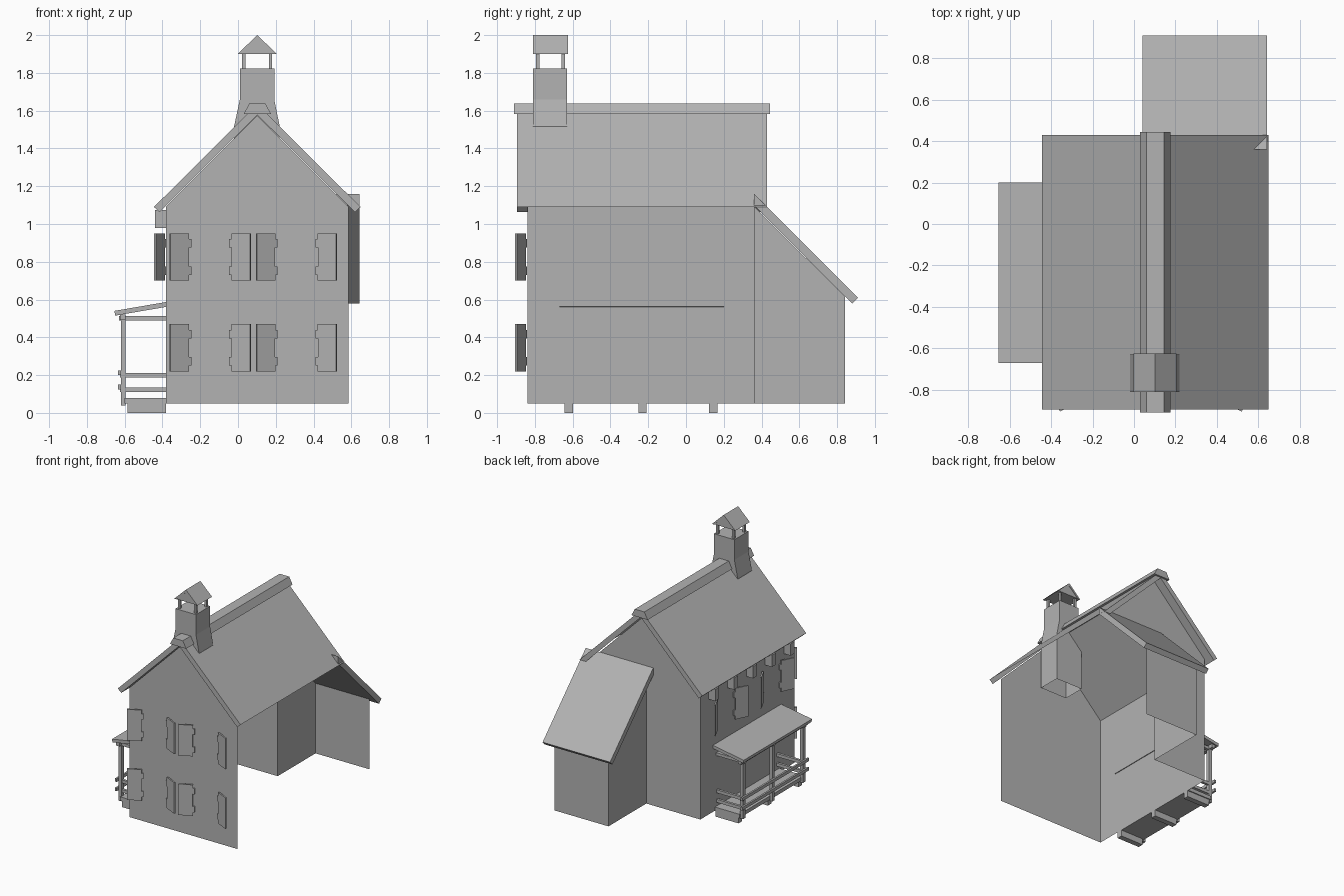
import bpy, bmesh
from mathutils import Vector

if "Cube" in bpy.data.objects:
    bpy.data.objects.remove(bpy.data.objects["Cube"])

# One mid-grey material for the whole model
GREY = bpy.data.materials.new("grey")
GREY.diffuse_color = (0.45, 0.45, 0.45, 1.0)
GREY.use_nodes = True
GREY.node_tree.nodes["Principled BSDF"].inputs["Base Color"].default_value = GREY.diffuse_color


def mesh_object(name, bm, fix_normals=True):
    if fix_normals:
        bmesh.ops.recalc_face_normals(bm, faces=bm.faces)
    me = bpy.data.meshes.new(name)
    bm.to_mesh(me)
    bm.free()
    me.materials.append(GREY)
    ob = bpy.data.objects.new(name, me)
    bpy.context.collection.objects.link(ob)
    return ob


def prism(name, pts, place, a, b, open_sides=()):
    """Extrude a 2D profile from a to b; place(u, v, w) maps it into space."""
    bm = bmesh.new()
    lo = [bm.verts.new(place(u, v, a)) for u, v in pts]
    hi = [bm.verts.new(place(u, v, b)) for u, v in pts]
    bm.faces.new(lo)
    bm.faces.new(hi)
    n = len(pts)
    sides = []
    for i in range(n):
        j = (i + 1) % n
        sides.append(bm.faces.new((lo[i], lo[j], hi[j], hi[i])))
    bmesh.ops.recalc_face_normals(bm, faces=bm.faces)
    if open_sides:
        bmesh.ops.delete(bm, geom=[sides[i] for i in open_sides], context='FACES_ONLY')
    return mesh_object(name, bm, False)


def along_y(u, v, w):
    return (u, w, v)


def along_x(u, v, w):
    return (w, u, v)


def box(name, x0, x1, y0, y1, z0, z1):
    return prism(name, [(x0, z0), (x1, z0), (x1, z1), (x0, z1)], along_y, y0, y1)


def sheet(name, polys):
    bm = bmesh.new()
    for p in polys:
        bm.faces.new([bm.verts.new(c) for c in p])
    bmesh.ops.remove_doubles(bm, verts=bm.verts, dist=1e-4)
    return mesh_object(name, bm, False)


# Main dimensions
CX, L, R = 0.102, -0.38, 0.584
F, B, BACK = -0.84, 0.36, 0.842
Z0, EAVE, PEAK = 0.05, 1.093, 1.575

# House walls: thin shell, open on the right and underneath
sheet("house_walls", [
    [(L, F, Z0), (R, F, Z0), (R, F, EAVE), (CX, F, PEAK), (L, F, EAVE)],
    [(L, B, Z0), (L, F, Z0), (L, F, EAVE), (L, B, EAVE)],
    [(CX, B, Z0), (L, B, Z0), (L, B, EAVE), (CX, B, PEAK), (R, B, EAVE), (CX, B, EAVE)],
])

# Rear annex walls
sheet("annex_walls", [
    [(CX, BACK, Z0), (CX, B, Z0), (CX, B, EAVE), (CX, BACK, 0.615)],
    [(R, BACK, Z0), (CX, BACK, Z0), (CX, BACK, 0.615), (R, BACK, 0.615)],
])

# Main roof (right slope open below), ridge cap and annex roof
prism("main_roof", [(CX - 0.547, 1.09), (CX, 1.634), (CX + 0.547, 1.09),
                    (CX + 0.517, 1.063), (CX, 1.578), (CX - 0.517, 1.063)],
      along_y, -0.895, 0.43, open_sides=(2, 3))
prism("ridge_cap", [(0.03, 1.582), (0.06, 1.638), (0.145, 1.638), (0.175, 1.582)],
      along_y, -0.91, 0.445)
prism("annex_roof", [(0.36, 1.16), (0.91, 0.61), (0.88, 0.58), (0.36, 1.10)],
      along_x, 0.04, 0.642)

# Chimney, reaching down inside the attic, open below
prism("chimney", [(-0.02, 1.14), (0.22, 1.14), (0.22, 1.52), (0.192, 1.66), (0.192, 1.823),
                  (0.01, 1.823), (0.01, 1.66), (-0.02, 1.52)], along_y, -0.81, -0.63,
      open_sides=(0,))
for px in (0.03, 0.172):
    for py in (-0.785, -0.65):
        box("chimney_post", px - 0.009, px + 0.009, py - 0.009, py + 0.009, 1.81, 1.92)
prism("chimney_cap", [(-0.002, 1.90), (CX, 2.0), (0.206, 1.90), (0.186, 1.90),
                      (CX, 1.978), (0.018, 1.90)], along_y, -0.81, -0.625)
prism("chimney_cap_gable", [(0.018, 1.90), (0.186, 1.90), (CX, 1.978)],
      along_y, -0.806, -0.629)

# Shutters: panel with two hinge tabs, swung part-way open
SHUTTER = [(0.0, 0.03), (0.0, 0.075), (0.015, 0.075), (0.015, 0.175), (0.0, 0.175),
           (0.0, 0.22), (0.013, 0.22), (0.013, 0.25), (0.122, 0.25), (0.122, 0.0),
           (0.013, 0.0), (0.013, 0.03)]


def shutter(hinge, swing, back, z):
    h, d, n = Vector(hinge), Vector(swing), Vector(back)

    def place(u, v, w):
        p = h + d * u + n * w
        return (p.x, p.y, z + v)
    prism("shutter", SHUTTER, place, 0, 0.012)


C, S = 0.90, 0.436  # cosine and sine of the shutter angle
for s in (-1, 1):
    for cx in (-0.147, 0.31):
        for z in (0.22, 0.70):
            shutter((cx + s * 0.1, F - 0.0115), (s * C, -S), (s * S, C), z)
    for cy in (-0.535, 0.05):
        shutter((L - 0.0115, cy + s * 0.1), (-S, s * C), (C, s * S), 0.70)

# Brackets under the left eave
for i in range(5):
    y = 0.23 - 0.24 * i
    box("eave_bracket", -0.44, L, y - 0.025, y + 0.025, 0.98, 1.075)

# Porch roof, floor and lengthwise beams
prism("porch_roof", [(-0.65, 0.515), (-0.655, 0.54), (-0.375, 0.588), (-0.375, 0.562)],
      along_y, -0.67, 0.20)
box("porch_floor", -0.60, L, -0.645, 0.175, 0.05, 0.08)
box("porch_beam", -0.625, -0.595, -0.66, 0.19, 0.492, 0.522)
for z in (0.125, 0.20):
    box("porch_rail", -0.635, -0.62, -0.66, 0.19, z, z + 0.025)

# Porch posts, feet and end rails
for i, y in enumerate((-0.62, -0.23, 0.145)):
    box("porch_post", -0.62, -0.595, y - 0.015, y + 0.015, 0.04, 0.50)
    box("porch_foot", -0.585, L, y - 0.022, y + 0.022, 0.0, 0.05)
    box("porch_cross_beam", -0.63, L, y - 0.013, y + 0.013, 0.488, 0.512)
    if i != 1:
        for z in (0.11, 0.187):
            box("porch_end_rail", -0.625, L, y - 0.01, y + 0.01, z, z + 0.025)
